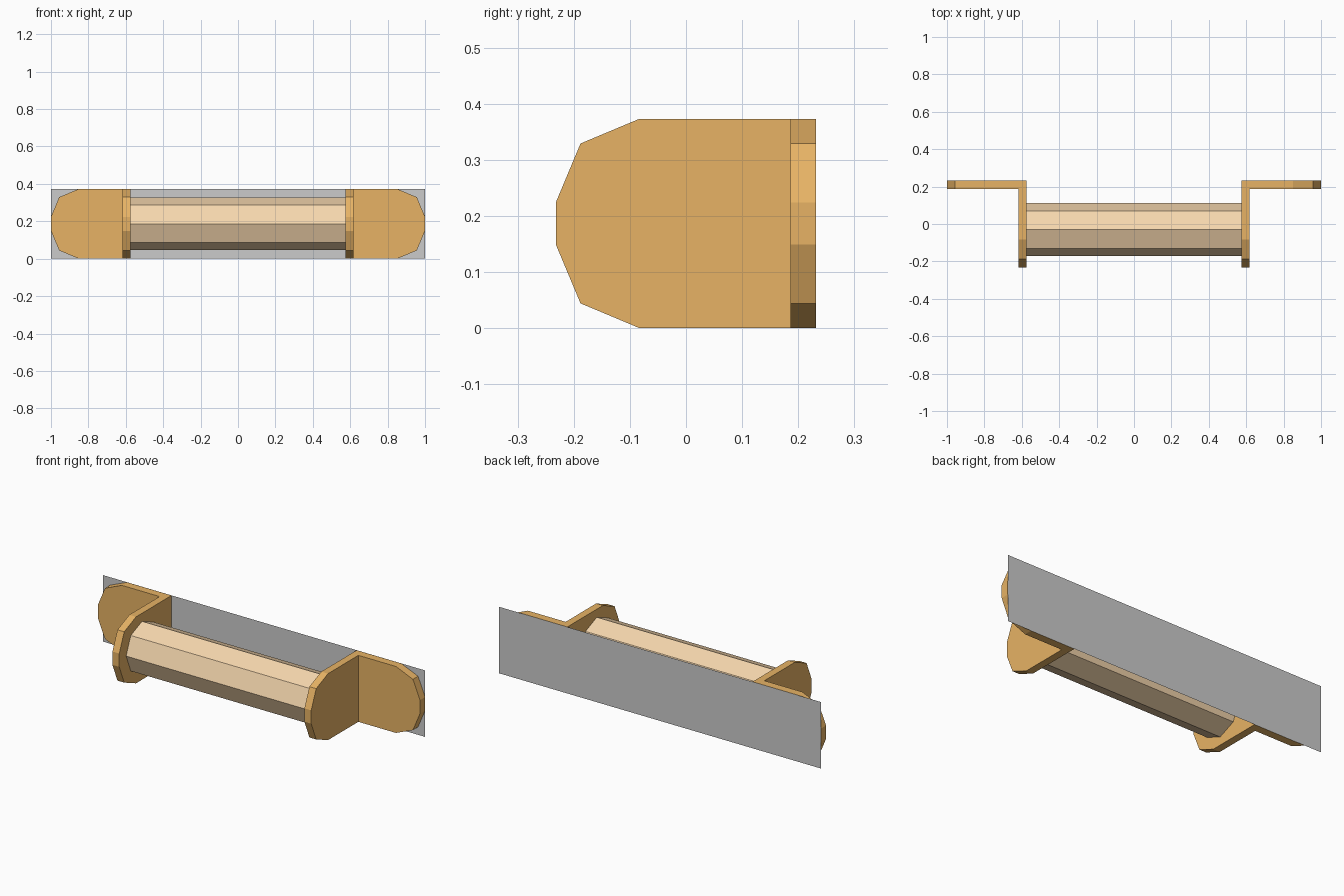
import bpy, bmesh
from math import cos, sin, pi

if "Cube" in bpy.data.objects:
    bpy.data.objects.remove(bpy.data.objects["Cube"])

H = 0.373          # overall height
BACK = 0.232       # wall side


def material(name, color):
    m = bpy.data.materials.new(name)
    m.diffuse_color = (*color, 1)
    m.use_nodes = True
    m.node_tree.nodes["Principled BSDF"].inputs["Base Color"].default_value = m.diffuse_color
    return m


def make(name, verts, faces, mat=None):
    me = bpy.data.meshes.new(name)
    me.from_pydata(verts, [], faces)
    if mat:
        me.materials.append(mat)
    bm = bmesh.new()
    bm.from_mesh(me)
    if len(faces) > 1:
        bmesh.ops.recalc_face_normals(bm, faces=bm.faces)
    bm.to_mesh(me)
    bm.free()
    ob = bpy.data.objects.new(name, me)
    bpy.context.collection.objects.link(ob)
    return ob


wood = material("wood", (0.80, 0.45, 0.13))
pale_wood = material("pale_wood", (0.92, 0.68, 0.42))

# Rounded end of a bracket leaf: (distance in from the tip, height)
TIP = [(0.149, 0), (0.044, 0.044), (0, 0.149),
       (0, H - 0.149), (0.044, H - 0.044), (0.149, H)]


def bracket(name, s):
    """L-shaped bracket: forward arm and wall flange, both with rounded ends."""
    def sheet(x, y):
        arm = [(s * x, -BACK + d, z) for d, z in TIP]
        corner = [(s * x, y, H), (s * x, y, 0)]
        flange = [(s * (1 - d), y, z) for d, z in reversed(TIP)]
        return arm + corner[:1] + flange + corner[1:]

    verts = sheet(0.575, BACK - 0.0006) + sheet(0.617, 0.186)
    n = len(verts) // 2
    arm_face = list(range(0, 7)) + [n - 1]
    flange_face = list(range(6, n))
    faces = [arm_face, flange_face,
             [i + n for i in arm_face], [i + n for i in flange_face]]
    faces += [(i, (i + 1) % n, (i + 1) % n + n, i + n) for i in range(n)]
    return make(name, verts, faces, wood)


bracket("right_bracket", 1)
bracket("left_bracket", -1)

# Eight-sided roller between the arms
SIDES, R = 8, 0.141
ring = [(-0.03 + R * cos(2 * pi * i / SIDES), H / 2 + R * sin(2 * pi * i / SIDES))
        for i in range(SIDES)]
verts = [(x, y, z) for x in (-0.575, 0.575) for y, z in ring]
faces = [(i, (i + 1) % SIDES, (i + 1) % SIDES + SIDES, i + SIDES) for i in range(SIDES)]
faces += [tuple(range(SIDES)), tuple(range(SIDES, 2 * SIDES))]
make("roller", verts, faces, pale_wood)

# Thin backing sheet against the wall
make("back_sheet", [(-1, BACK, 0), (1, BACK, 0), (1, BACK, H), (-1, BACK, H)], [(0, 1, 2, 3)])
